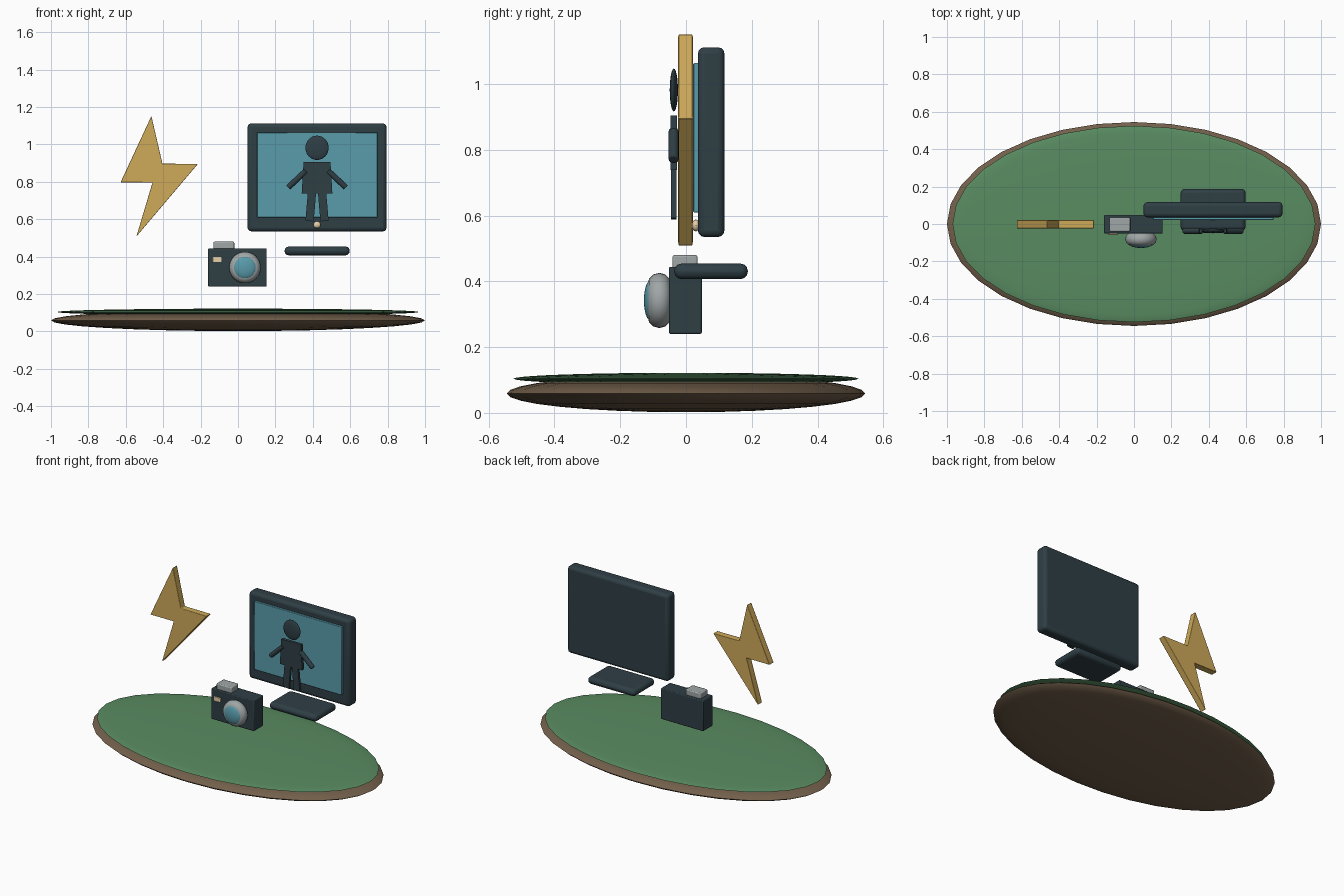
import bpy, bmesh, math
from mathutils import Vector

if "Cube" in bpy.data.objects:
    bpy.data.objects.remove(bpy.data.objects["Cube"])


def material(name, r, g, b):
    m = bpy.data.materials.new(name)
    m.diffuse_color = (r, g, b, 1)
    m.use_nodes = True
    m.node_tree.nodes["Principled BSDF"].inputs["Base Color"].default_value = m.diffuse_color
    return m


GREEN = material("green", 0.10, 0.26, 0.12)
BROWN = material("brown", 0.17, 0.115, 0.07)
GOLD = material("gold", 0.62, 0.40, 0.10)
DARK = material("dark", 0.028, 0.05, 0.06)
TEAL = material("teal", 0.10, 0.33, 0.41)
SILVER = material("silver", 0.35, 0.38, 0.38)
CREAM = material("cream", 0.80, 0.62, 0.40)


def finish(name, mat, bevel=0, segments=2):
    o = bpy.context.object
    o.name = name
    o.data.materials.append(mat)
    bpy.ops.object.transform_apply(location=False, rotation=False, scale=True)
    if bevel:
        mod = o.modifiers.new("bevel", "BEVEL")
        mod.width = bevel
        mod.segments = segments
        mod.limit_method = "ANGLE"
    bpy.ops.object.shade_smooth_by_angle(angle=math.radians(35))
    return o


def box(name, mat, x, y, z, bevel=0, segments=2):
    # x, y, z are (min, max) pairs
    bpy.ops.mesh.primitive_cube_add(size=1, location=[(a + b) / 2 for a, b in (x, y, z)])
    bpy.context.object.scale = [b - a for a, b in (x, y, z)]
    return finish(name, mat, bevel, segments)


def ellipsoid(name, mat, centre, radii, seg=32, rings=16, axis_y=False):
    rot = (math.pi / 2, 0, 0) if axis_y else (0, 0, 0)
    bpy.ops.mesh.primitive_uv_sphere_add(segments=seg, ring_count=rings, radius=1,
                                         location=centre, rotation=rot)
    rx, ry, rz = radii
    bpy.context.object.scale = (rx, rz, ry) if axis_y else radii
    o = finish(name, mat)
    bpy.ops.object.shade_smooth()
    return o


def slab(name, mat, points, y0, y1, bevel=0):
    # front outline (x, z) extruded from y0 to y1
    bm = bmesh.new()
    face = bm.faces.new([bm.verts.new((x, y0, z)) for x, z in points])
    out = bmesh.ops.extrude_face_region(bm, geom=[face])
    for v in out["geom"]:
        if isinstance(v, bmesh.types.BMVert):
            v.co.y = y1
    bmesh.ops.recalc_face_normals(bm, faces=bm.faces)
    me = bpy.data.meshes.new(name)
    bm.to_mesh(me)
    bm.free()
    o = bpy.data.objects.new(name, me)
    bpy.context.collection.objects.link(o)
    bpy.ops.object.select_all(action="DESELECT")
    bpy.context.view_layer.objects.active = o
    o.select_set(True)
    return finish(name, mat, bevel)


def rod(name, mat, p, q, radius):
    p, q = Vector(p), Vector(q)
    d = q - p
    bpy.ops.mesh.primitive_cylinder_add(vertices=16, radius=radius, depth=d.length,
                                        location=(p + q) / 2,
                                        rotation=d.to_track_quat("Z", "Y").to_euler())
    return finish(name, mat, 0.003)


# Oval base: soil with grass on top
ellipsoid("base_soil", BROWN, (0, 0, 0.059), (1, 0.545, 0.057))
ellipsoid("base_grass", GREEN, (0, 0, 0.104), (0.97, 0.525, 0.018))

# Lightning bolt
slab("lightning_bolt", GOLD,
     [(-0.463, 1.152), (-0.404, 0.897), (-0.214, 0.896),
      (-0.543, 0.508), (-0.457, 0.797), (-0.628, 0.797)], -0.024, 0.021, 0.003)

# Monitor
box("monitor_case", DARK, (0.051, 0.794), (0.036, 0.117), (0.535, 1.112), 0.02, 3)
box("monitor_screen", TEAL, (0.102, 0.746), (0.022, 0.042), (0.61, 1.064), 0.003)
ellipsoid("monitor_button", CREAM, (0.4225, 0.03, 0.57), (0.02, 0.012, 0.018), 16, 8)
box("monitor_stand", DARK, (0.249, 0.597), (-0.036, 0.188), (0.407, 0.454), 0.022, 3)

# Figure in front of the screen
CX = 0.4225
ellipsoid("figure_head", DARK, (CX, -0.037, 0.982), (0.062, 0.0125, 0.065))
slab("figure_torso", DARK, [(CX - 0.072, 0.905), (CX + 0.072, 0.905),
                            (CX + 0.082, 0.738), (CX - 0.082, 0.738)], -0.047, -0.027)
for side, s in (("left", -1), ("right", 1)):
    rod("figure_arm_" + side, DARK, (CX + s * 0.06, -0.0375, 0.858),
        (CX + s * 0.154, -0.0375, 0.77), 0.0155)
    slab("figure_leg_" + side, DARK,
         [(CX + s * x, z) for x, z in
          ((0.004, 0.75), (0.048, 0.755), (0.062, 0.593), (0.018, 0.588))], -0.045, -0.029)

# Camera
box("camera_body", DARK, (-0.16, 0.153), (-0.052, 0.048), (0.24, 0.444), 0.005)
box("camera_top", SILVER, (-0.131, -0.02), (-0.041, 0.035), (0.43, 0.48), 0.006)
box("camera_flash", CREAM, (-0.136, -0.088), (-0.058, -0.045), (0.37, 0.398), 0.002)
bpy.ops.mesh.primitive_torus_add(location=(0.037, -0.081, 0.342), rotation=(math.pi / 2, 0, 0),
                                 major_radius=0.048, minor_radius=0.036,
                                 major_segments=32, minor_segments=12)
finish("lens_ring", SILVER)
ellipsoid("lens_glass", TEAL, (0.037, -0.108, 0.342), (0.061, 0.02, 0.061), 32, 16, True)
